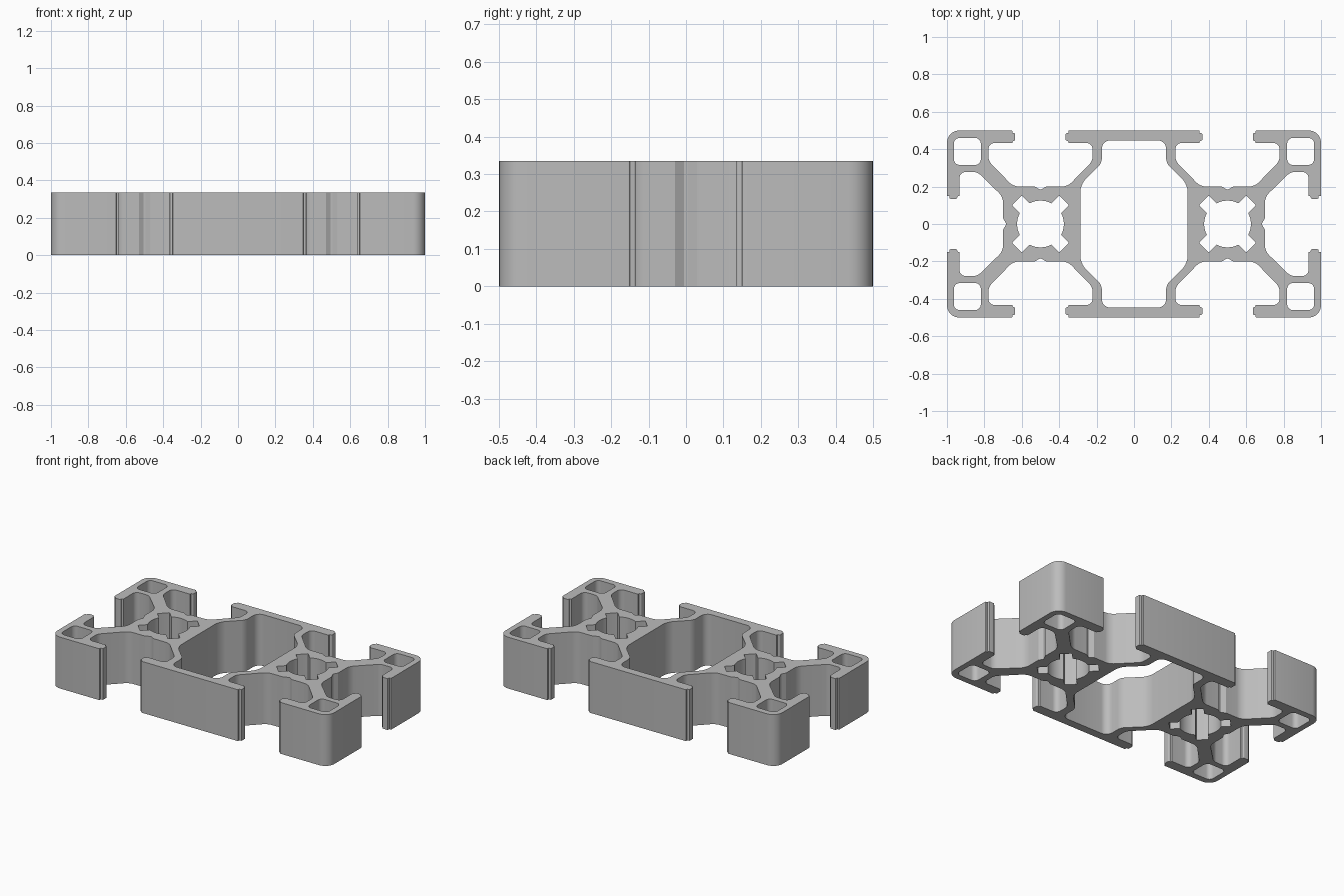
import bpy
import math
from mathutils import Vector

HEIGHT = 0.335

cube = bpy.data.objects.get("Cube")
if cube:
    bpy.data.objects.remove(cube, do_unlink=True)


def rounded(points, steps=6):
    """Closed outline from (x, y, fillet length) corners."""
    out = []
    for i, (x, y, r) in enumerate(points):
        p = Vector((x, y))
        if r == 0:
            out.append(p)
            continue
        a = p + (Vector(points[i - 1][:2]) - p).normalized() * r
        b = p + (Vector(points[(i + 1) % len(points)][:2]) - p).normalized() * r
        for k in range(steps + 1):
            t = k / steps
            # conic weight makes square corners truly circular
            w = 2 * t * (1 - t) * math.sqrt(0.5)
            u, v = (1 - t) ** 2, t ** 2
            out.append((a * u + p * w + b * v) / (u + w + v))
    return out


def turn(points, quarter, cx=0, cy=0):
    """Rotate clockwise by quarter turns, then shift."""
    out = []
    for x, y, r in points:
        for _ in range(quarter):
            x, y = y, -x
        out.append((x + cx, y + cy, r))
    return out


def mirrored(half):
    """Complete a half path across x = 0."""
    return [(-x, y, r) for x, y, r in reversed(half)] + half


# One T-slot: hub groove, diagonal web, flange and lip
slot = mirrored([
    (0.005, 0.185, 0), (0.03, 0.2, 0), (0.145, 0.2, 0.03),
    (0.278, 0.337, 0.02), (0.278, 0.433, 0.032), (0.15, 0.433, 0),
    (0.148, 0.443, 0), (0.135, 0.447, 0.004), (0.135, 0.485, 0.004),
    (0.15, 0.487, 0), (0.15, 0.5, 0.004),
])

# Outer contour: six slots and four rounded corners, clockwise
corner = (0.5, 0.5, 0.065)
outline = []
for q, cx in ((0, -0.5), (0, 0.5), (1, 0.5), (2, 0.5), (2, -0.5), (3, -0.5)):
    outline += turn(slot, q, cx)
    if (q, cx) in ((0, 0.5), (1, 0.5), (2, -0.5), (3, -0.5)):
        outline += turn([corner], q, cx)
contours = [rounded(outline)]

# Large central cavity
cavity = mirrored([(0.172, 0.447, 0.045), (0.172, 0.325, 0.025),
                   (0.287, 0.212, 0.04)])
cavity += turn(cavity, 2)
contours.append(rounded(cavity))

# Star-shaped bores in both hubs
arc = [(0.125 * math.sin(a), 0.125 * math.cos(a), 0)
       for a in (math.radians(28 * k / 4) for k in range(-4, 5))]
for cx in (-0.5, 0.5):
    bore = []
    for q in range(4):
        lobe = [(0.1, 0.152, 0.006), (0.152, 0.1, 0.006)]
        bore += turn(arc + lobe, q, cx)
    contours.append(rounded(bore))

# Rounded square holes in the corner blocks
h = 0.072
for sx in (-1, 1):
    for sy in (-1, 1):
        square = [(-h, h, 0.03), (h, h, 0.03), (h, -h, 0.03), (-h, -h, 0.03)]
        contours.append(rounded(turn(square, 0, sx * 0.891, sy * 0.388)))

# Filled, extruded section
curve = bpy.data.curves.new("section", "CURVE")
curve.dimensions = "2D"
curve.fill_mode = "BOTH"
curve.extrude = HEIGHT / 2
for pts in contours:
    spline = curve.splines.new("POLY")
    spline.points.add(len(pts) - 1)
    for sp, p in zip(spline.points, pts):
        sp.co = (p.x, p.y, 0, 1)
    spline.use_cyclic_u = True

bar = bpy.data.objects.new("slotted_bar", curve)
bpy.context.collection.objects.link(bar)
bar.location.z = HEIGHT / 2
bpy.ops.object.select_all(action="DESELECT")
bar.select_set(True)
bpy.context.view_layer.objects.active = bar
bpy.ops.object.convert(target="MESH")
bar = bpy.context.object
bar.name = "slotted_bar"

# Weld the caps to the walls
bpy.ops.object.mode_set(mode="EDIT")
bpy.ops.mesh.select_all(action="SELECT")
bpy.ops.mesh.remove_doubles(threshold=0.0002)
bpy.ops.mesh.normals_make_consistent(inside=False)
bpy.ops.object.mode_set(mode="OBJECT")
bpy.ops.object.shade_smooth_by_angle(angle=math.radians(30))

# Plain grey metal
grey = bpy.data.materials.new("aluminium_grey")
grey.use_nodes = True
colour = (0.5, 0.5, 0.5, 1)
grey.diffuse_color = colour
grey.node_tree.nodes["Principled BSDF"].inputs["Base Color"].default_value = colour
bar.data.materials.clear()
bar.data.materials.append(grey)
